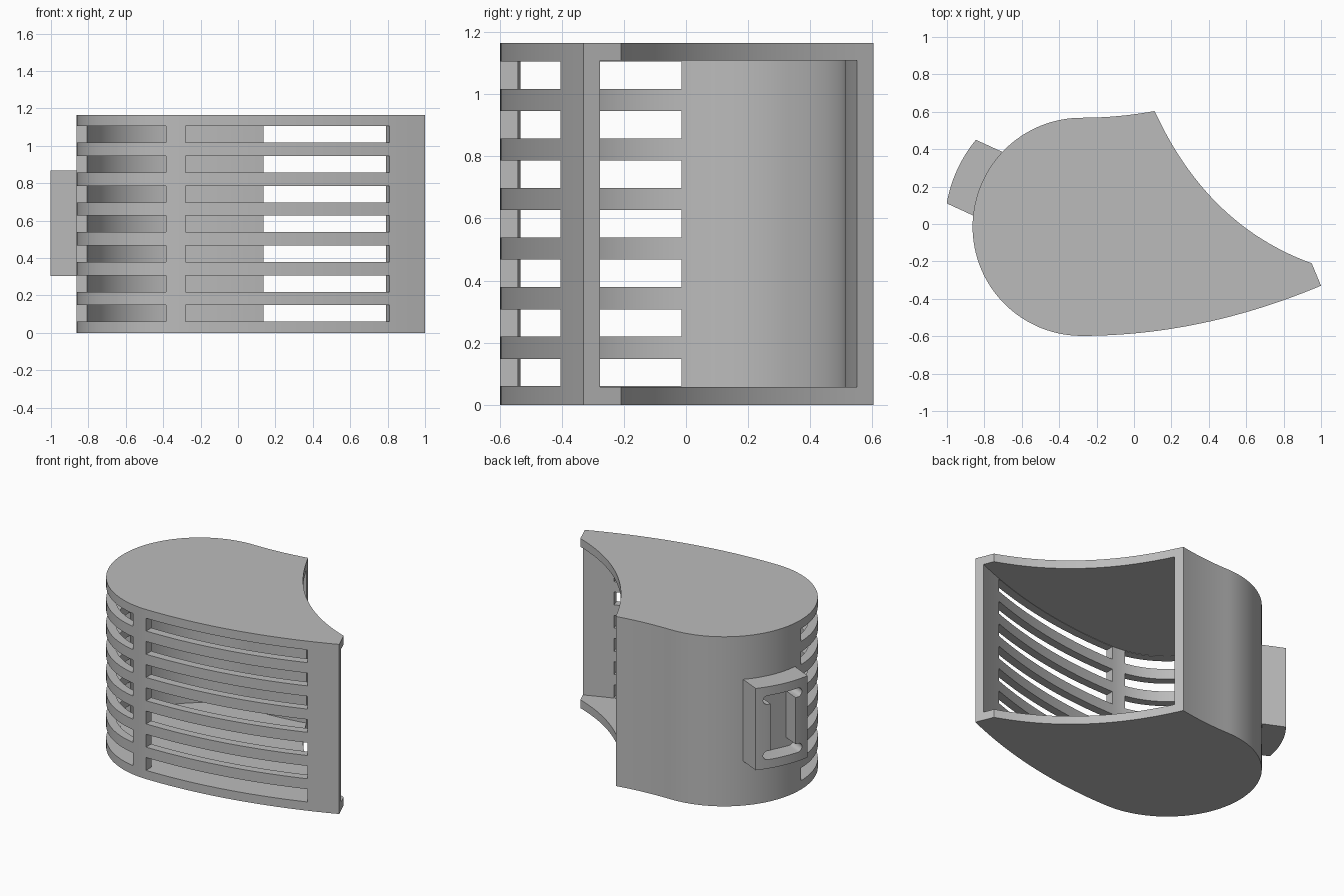
import bpy, bmesh
from math import cos, sin, radians, sqrt, hypot, acos, pi
from mathutils import Matrix, Vector

if "Cube" in bpy.data.objects:
    bpy.data.objects.remove(bpy.data.objects["Cube"])

CX, CY, R = -0.28, -0.015, 0.583      # round end of the housing
HEIGHT, WALL = 1.165, 0.057

grey = bpy.data.materials.new("plain grey")
grey.use_nodes = True
grey.diffuse_color = (0.5, 0.5, 0.5, 1)
grey.node_tree.nodes["Principled BSDF"].inputs["Base Color"].default_value = (0.5, 0.5, 0.5, 1)


def prisms(name, parts, matrix=Matrix()):
    """Object made of flat outlines, each extruded from z0 to z1."""
    bm = bmesh.new()
    for outline, z0, z1 in parts:
        face = bm.faces.new([bm.verts.new((x, y, z0)) for x, y in outline])
        geom = bmesh.ops.extrude_face_region(bm, geom=[face])["geom"]
        verts = [v for v in geom if isinstance(v, bmesh.types.BMVert)]
        bmesh.ops.translate(bm, verts=verts, vec=(0, 0, z1 - z0))
    bm.transform(matrix)
    bmesh.ops.recalc_face_normals(bm, faces=bm.faces)
    mesh = bpy.data.meshes.new(name)
    bm.to_mesh(mesh)
    bm.free()
    mesh.materials.append(grey)
    obj = bpy.data.objects.new(name, mesh)
    bpy.context.collection.objects.link(obj)
    return obj


def cut(obj, cutter):
    """Subtract the cutter and discard it."""
    cutter.hide_render = True
    mod = obj.modifiers.new("cut", "BOOLEAN")
    mod.operation, mod.solver, mod.object = "DIFFERENCE", "EXACT", cutter
    bpy.context.view_layer.objects.active = obj
    bpy.ops.object.modifier_apply(modifier=mod.name)
    bpy.data.objects.remove(cutter)


def smooth(obj):
    bpy.ops.object.select_all(action="DESELECT")
    obj.select_set(True)
    bpy.context.view_layer.objects.active = obj
    bpy.ops.object.shade_smooth_by_angle(angle=radians(25))


def span(a, b, n):
    return [a + (b - a) * i / n for i in range(n + 1)]


# Wall curves, each sampled as (point, inward normal)
def back_curve(x0, x1, n=10):
    out = []
    for x in span(x0, x1, n):
        slope = 0.47 * (x - CX)
        k = hypot(1, slope)
        out.append((Vector((x, CY + R + 0.235 * (x - CX) ** 2)), Vector((slope, -1)) / k))
    return out


def round_curve(a0, a1, n=64):
    return [(Vector((CX + R * cos(a), CY + R * sin(a))), Vector((-cos(a), -sin(a))))
            for a in span(a0, a1, n)]


def front_curve(x0, x1, n=24):
    out = []
    for x in span(x0, x1, n):
        slope = 0.327 * (x - CX)
        k = hypot(1, slope)
        out.append((Vector((x, CY - R + 0.1636 * (x - CX) ** 2)), Vector((-slope, 1)) / k))
    return out


def offset(curve, d):
    return [p + n * d for p, n in curve]


# Housing: solid outline with a concave mouth
path = back_curve(0.11, CX)[:-1] + round_curve(pi / 2, 3 * pi / 2) + front_curve(CX, 1.0)[1:]
a, c, b = Vector((0.95, -0.21)), Vector((0.39, -0.0075)), Vector((0.11, 0.605))
mouth = [a * (1 - t) ** 2 + c * 2 * t * (1 - t) + b * t * t for t in span(0, 1, 28)]
housing = prisms("housing", [(offset(path, 0) + mouth[:-1], 0, HEIGHT)])

# Hollow inside, open through the mouth
inner = offset(path, WALL)
first = inner[0] + (inner[0] - inner[1]).normalized() * 0.3
last = inner[-1] + (inner[-1] - inner[-2]).normalized() * 0.3
cut(housing, prisms("cavity_cutter", [([first] + inner + [last], WALL, HEIGHT - WALL)]))

# Two columns of ventilation slots
slot_end = 2 * pi - acos((-0.385 - CX) / R)
slots = []
for curve in (round_curve(pi, slot_end, 32), front_curve(CX, 0.81)):
    ribbon = offset(curve, -0.03) + offset(curve, WALL + 0.03)[::-1]
    slots += [(ribbon, 0.06 + 0.1595 * i, 0.148 + 0.1595 * i) for i in range(7)]
cut(housing, prisms("slot_cutter", slots))
smooth(housing)

# Mounting block on the round end: local x sideways, local y outward
turn = radians(155.35)
out, side = Vector((cos(turn), sin(turn), 0)), Vector((sin(turn), -cos(turn), 0))
up = Vector((0, 0, 1))
centre = Vector((CX, CY, 0.586))


def frame(x_axis, y_axis, z_axis):
    m = Matrix((x_axis, y_axis, z_axis)).transposed().to_4x4()
    m.translation = centre
    return m


HALF = 0.187
outer_arc = [(s, sqrt(0.732 ** 2 - s * s)) for s in span(-HALF, HALF, 20)]
inner_arc = [(s, sqrt(0.56 ** 2 - s * s)) for s in span(HALF, -HALF, 20)]
block = prisms("mounting_block", [(outer_arc + inner_arc, -0.281, 0.281)], frame(side, out, up))

# Recess: upright slot with a rounded cross slot at each end
quarter = [(0.09, 0.16)] + [(0.11 + 0.03 * cos(t), 0.19 + 0.03 * sin(t))
                            for t in span(-pi / 2, pi / 2, 12)]
recess = quarter + [(-x, y) for x, y in quarter[::-1]]
recess += [(-x, -y) for x, y in recess]
cut(block, prisms("recess_cutter", [(recess, 0.61, 0.8)], frame(side, up, out)))
smooth(block)
